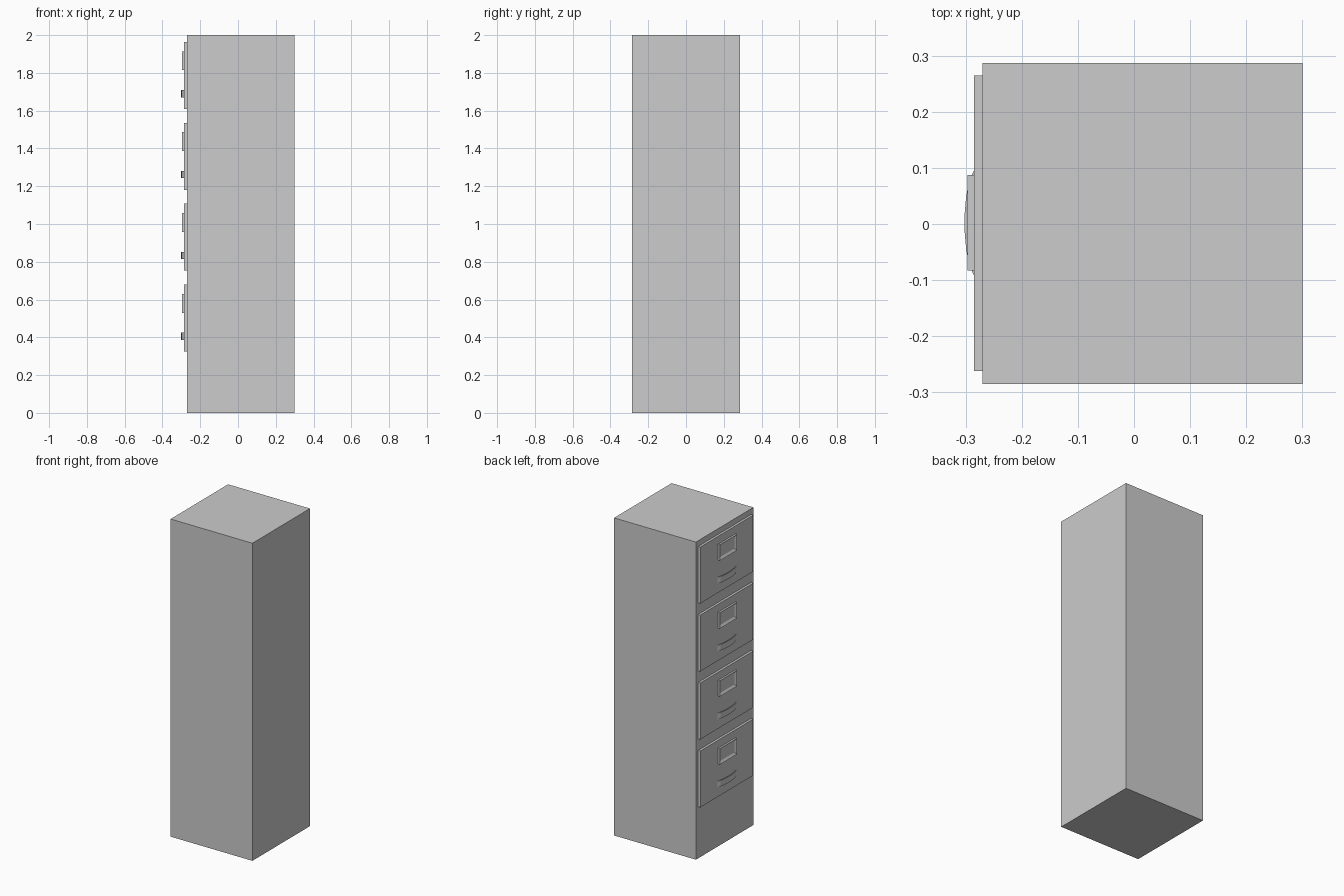
import bpy
import bmesh
import math

cube = bpy.data.objects.get("Cube")
if cube:
    bpy.data.objects.remove(cube, do_unlink=True)

# Single painted-metal colour
GREY = (0.604, 0.604, 0.604, 1.0)
metal = bpy.data.materials.new("grey_metal")
metal.use_nodes = True
metal.diffuse_color = GREY
metal.node_tree.nodes["Principled BSDF"].inputs["Base Color"].default_value = GREY


def finish(name, bm):
    bmesh.ops.recalc_face_normals(bm, faces=bm.faces)
    mesh = bpy.data.meshes.new(name)
    bm.to_mesh(mesh)
    bm.free()
    mesh.materials.append(metal)
    obj = bpy.data.objects.new(name, mesh)
    bpy.context.collection.objects.link(obj)
    return obj


def box(x, y, z):
    """Box mesh from (low, high) ranges."""
    bm = bmesh.new()
    bmesh.ops.create_cube(bm, size=1)
    for v in bm.verts:
        v.co = [r[0] if c < 0 else r[1] for c, r in zip(v.co, (x, y, z))]
    return bm


def label_holder(name, z):
    """Raised plate whose front is inset and sunk to leave a frame."""
    bm = box((-0.297, -0.285), (-0.083, 0.087), (z, z + 0.1))
    bm.normal_update()
    front = min(bm.faces, key=lambda f: f.calc_center_median().x)
    bmesh.ops.inset_individual(bm, faces=[front], thickness=0.02)
    for v in front.verts:
        v.co.x += 0.009
    return finish(name, bm)


def pull_handle(name, z, steps=7):
    """Bowed strip, a shallow arc standing off the drawer front."""
    def arc(reach, half):
        pts = []
        for i in range(steps + 1):
            a = math.pi * i / steps
            pts.append((-0.285 - reach * math.sin(a) ** 0.8,
                        0.002 + half * math.cos(a) * (1 - 0.25 * math.sin(a))))
        return pts

    outline = arc(0.0172, 0.094) + arc(0.0115, 0.084)[::-1]
    bm = bmesh.new()
    low = [bm.verts.new((x, y, z)) for x, y in outline]
    high = [bm.verts.new((x, y, z + 0.038)) for x, y in outline]
    n = len(outline)
    for i in range(n):
        j = (i + 1) % n
        bm.faces.new((low[i], low[j], high[j], high[i]))
    for ring in (low, high):
        for i in range(steps):
            bm.faces.new((ring[i], ring[i + 1], ring[n - 2 - i], ring[n - 1 - i]))
    return finish(name, bm)


# Cabinet body
finish("cabinet_body", box((-0.27, 0.3), (-0.285, 0.287), (0, 2)))

# Four drawers, each with a label holder and a pull
for i in range(4):
    base = 0.325 + 0.428 * i
    finish(f"drawer_front_{i + 1}",
           box((-0.285, -0.27), (-0.262, 0.265), (base, base + 0.355)))
    label_holder(f"label_holder_{i + 1}", base + 0.205)
    pull_handle(f"drawer_pull_{i + 1}", base + 0.062)
